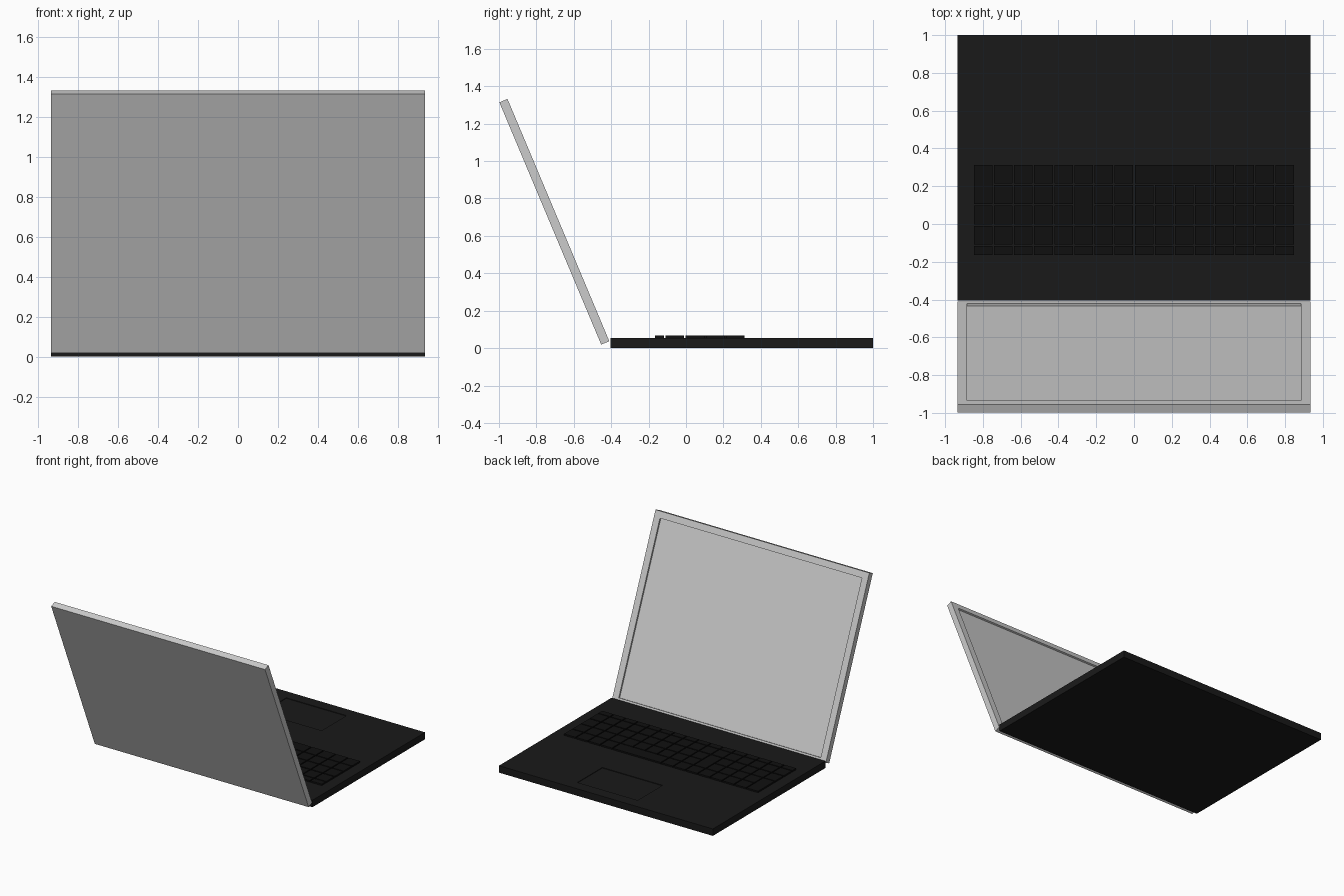
import bpy, bmesh, math
from mathutils import Matrix

if "Cube" in bpy.data.objects:
    bpy.data.objects.remove(bpy.data.objects["Cube"])


def material(name, value):
    m = bpy.data.materials.new(name)
    m.diffuse_color = (value, value, value, 1)
    m.use_nodes = True
    m.node_tree.nodes["Principled BSDF"].inputs["Base Color"].default_value = m.diffuse_color
    return m


def finish(bm, name, mat=None):
    me = bpy.data.meshes.new(name)
    bm.to_mesh(me)
    bm.free()
    ob = bpy.data.objects.new(name, me)
    bpy.context.collection.objects.link(ob)
    if mat:
        me.materials.append(mat)
    return ob


def add_box(bm, x0, x1, y0, y1, z0, z1):
    mat = (Matrix.Translation(((x0 + x1) / 2, (y0 + y1) / 2, (z0 + z1) / 2))
           @ Matrix.Diagonal((x1 - x0, y1 - y0, z1 - z0, 1)))
    bmesh.ops.create_cube(bm, size=1, matrix=mat)


def recessed_slab(name, x0, x1, y0, y1, z0, z1, rect, depth, mat=None):
    """Slab whose top face has a rectangular sunken panel."""
    bm = bmesh.new()
    add_box(bm, x0, x1, y0, y1, z0, z1)
    bm.normal_update()
    top = max(bm.faces, key=lambda f: f.normal.z)
    rx0, rx1, ry0, ry1 = rect
    for z in (z1, z1 - depth):
        bmesh.ops.inset_individual(bm, faces=[top], thickness=0.001)
        c = top.calc_center_median()
        for v in top.verts:
            v.co = (rx0 if v.co.x < c.x else rx1,
                    ry0 if v.co.y < c.y else ry1, z)
    bm.normal_update()
    return finish(bm, name, mat)


body_black = material("body_black", 0.01)
key_black = material("key_black", 0.005)
W = 0.935

# Base with sunken touchpad
recessed_slab("base", -W, W, -0.405, 1.0, 0, 0.055,
              (-0.215, 0.312, 0.60, 0.91), 0.005, body_black)

# Lid with sunken screen, leaning back from the hinge line
lid = recessed_slab("screen_lid", -W, W, 0, 1.405, -0.047, 0,
                    (-0.883, 0.883, 0.028, 1.355), 0.013)
lid.matrix_world = (Matrix.Translation((0, -0.41, 0.037))
                    @ Matrix.Rotation(math.radians(-67.2), 4, 'X')
                    @ Matrix.Rotation(math.pi, 4, 'Z'))

# Keyboard: one short row by the screen, then four full rows
rows = [(-0.165, -0.117), (-0.109, -0.011), (-0.002, 0.098),
        (0.106, 0.206), (0.214, 0.312)]
# Larger keys: (column, row) -> (columns wide, rows deep)
big = {(5, 2): (1, 2), (0, 3): (1, 2), (8, 4): (4, 1)}
covered = {(c + i, r + j) for (c, r), (w, d) in big.items()
           for i in range(w) for j in range(d)} - set(big)
pitch, gap = 1.704 / 16, 0.008
bm = bmesh.new()
for r in range(5):
    for c in range(16):
        if (c, r) in covered:
            continue
        w, d = big.get((c, r), (1, 1))
        x = -0.852 + c * pitch
        add_box(bm, x + gap / 2, x + w * pitch - gap / 2,
                rows[r][0], rows[r + d - 1][1], 0.053, 0.067)
finish(bm, "keyboard_keys", key_black)
